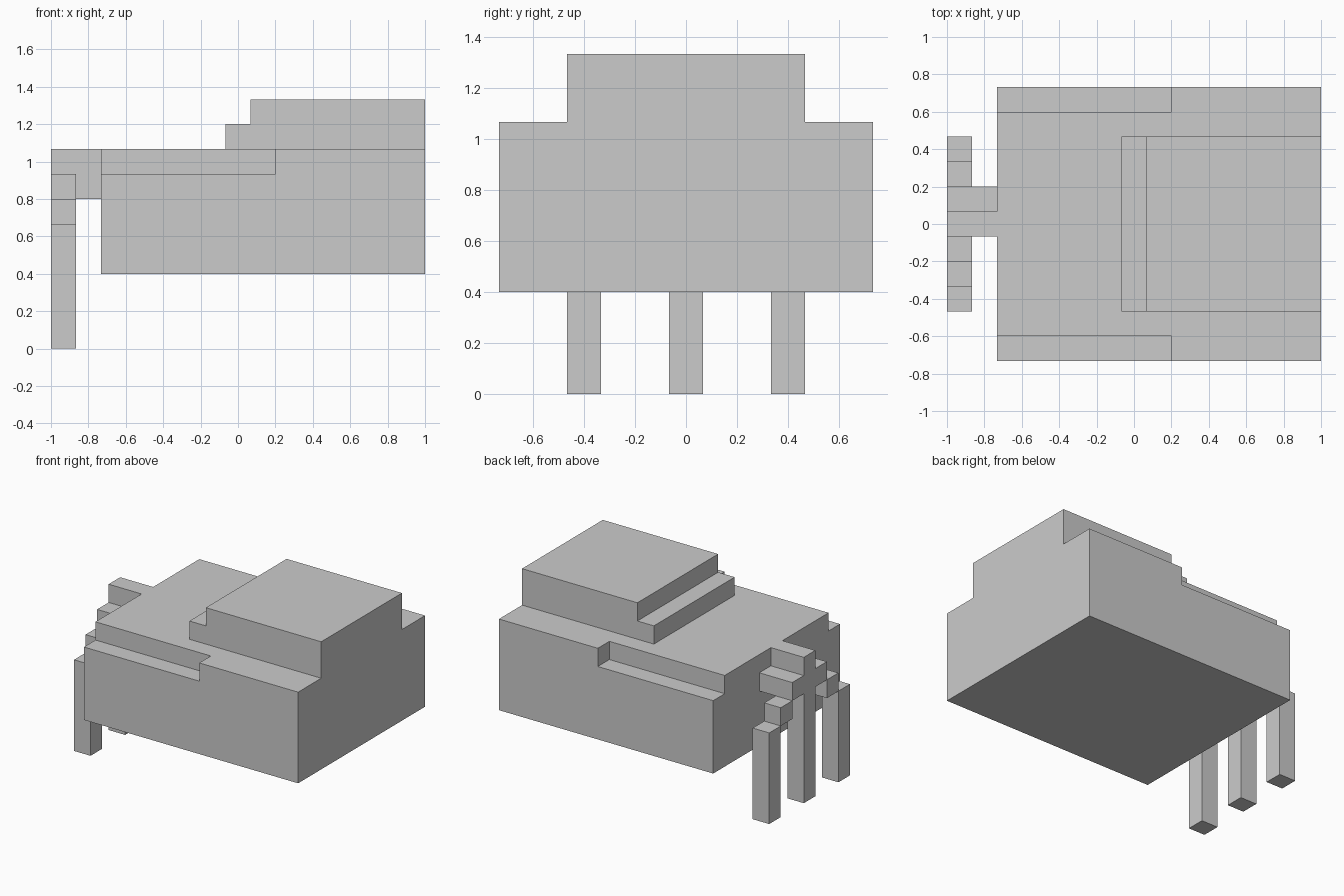
import bpy, bmesh
from mathutils import Vector

if "Cube" in bpy.data.objects:
    bpy.data.objects.remove(bpy.data.objects["Cube"])

U = 2 / 15  # the model sits on a grid of 15 units along x


def box(name, x, y, z):
    """Box from (min, max) ranges given in grid units."""
    bm = bmesh.new()
    bmesh.ops.create_cube(bm, size=1)
    for v in bm.verts:
        v.co = Vector([((a + b) / 2 + c * (b - a)) * U
                       for c, (a, b) in zip(v.co, (x, y, z))])
    return finish(name, bm)


def extrude_y(name, profile, y0, y1):
    """Extrude an x-z profile (grid units) along y."""
    bm = bmesh.new()
    face = bm.faces.new([bm.verts.new((x * U, y0 * U, z * U)) for x, z in profile])
    new = bmesh.ops.extrude_face_region(bm, geom=[face])["geom"]
    bmesh.ops.translate(bm, vec=(0, (y1 - y0) * U, 0),
                        verts=[g for g in new if isinstance(g, bmesh.types.BMVert)])
    bmesh.ops.recalc_face_normals(bm, faces=bm.faces)
    return finish(name, bm)


def finish(name, bm):
    mesh = bpy.data.meshes.new(name)
    bm.to_mesh(mesh)
    bm.free()
    obj = bpy.data.objects.new(name, mesh)
    bpy.context.collection.objects.link(obj)
    return obj


# Main body with a notch cut along each long upper edge
body = box("body", (-5.5, 7.5), (-5.5, 5.5), (3, 8))
for side, y in (("front", (-7, -4.5)), ("back", (4.5, 7))):
    cutter = box(side + "_notch_cutter", (-8, 1.5), y, (7, 9))
    cutter.hide_render = True
    cutter.hide_set(True)
    cut = body.modifiers.new(side + "_notch", "BOOLEAN")
    cut.operation = "DIFFERENCE"
    cut.solver = "EXACT"
    cut.object = cutter

# Raised block with a low step at its left end
extrude_y("raised_top", [(-0.5, 8), (7.5, 8), (7.5, 10), (0.5, 10),
                         (0.5, 9), (-0.5, 9)], -3.5, 3.5)

# Middle leg and its arm to the body, one outline
extrude_y("middle_leg", [(-7.5, 0), (-6.5, 0), (-6.5, 6), (-5.5, 6),
                         (-5.5, 8), (-7.5, 8)], -0.5, 0.5)

# Outer legs, each reached by two descending steps
for side, s in (("front", -1), ("back", 1)):
    def span(a, b):
        return tuple(sorted((s * a, s * b)))
    inner_end = -5.5 if s > 0 else -6.5  # back step reaches the body
    box(side + "_upper_step", (-7.5, inner_end), span(0.5, 1.5), (6, 7))
    box(side + "_lower_step", (-7.5, -6.5), span(1.5, 2.5), (5, 6))
    box(side + "_leg", (-7.5, -6.5), span(2.5, 3.5), (0, 5))
